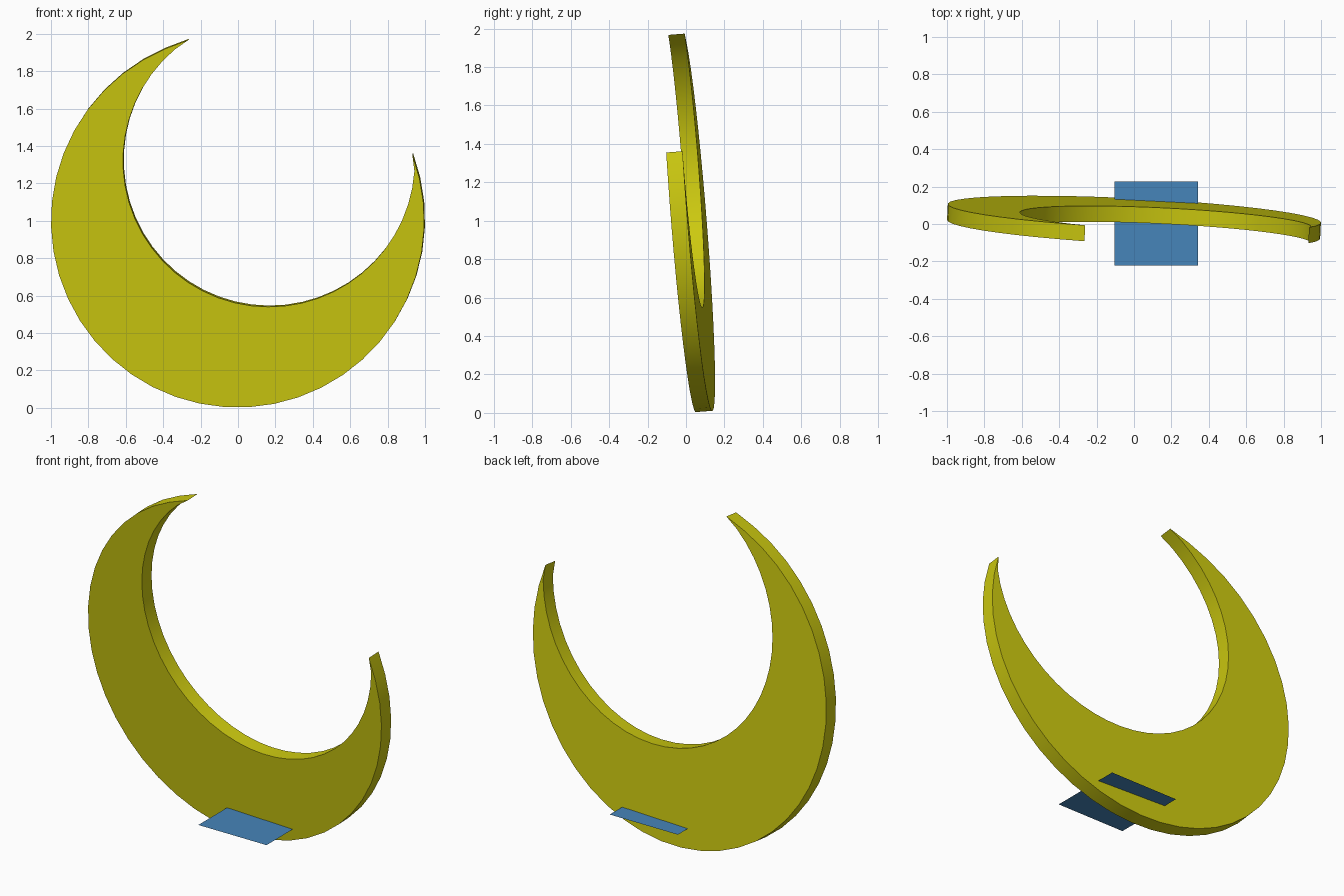
import bpy, bmesh, math

if "Cube" in bpy.data.objects:
    bpy.data.objects.remove(bpy.data.objects["Cube"])


def material(name, rgb):
    m = bpy.data.materials.new(name)
    m.diffuse_color = (*rgb, 1)
    m.use_nodes = True
    m.node_tree.nodes["Principled BSDF"].inputs["Base Color"].default_value = m.diffuse_color
    return m


def add_object(name, bm, mat):
    me = bpy.data.meshes.new(name)
    bm.to_mesh(me)
    bm.free()
    me.materials.append(mat)
    ob = bpy.data.objects.new(name, me)
    bpy.context.collection.objects.link(ob)
    return ob


yellow = material("moon yellow", (0.60, 0.58, 0.005))
blue = material("plate blue", (0.061, 0.235, 0.49))

# crescent: outer and inner arcs share two tips, on a slightly leaning plane
N = 36
DEPTH = 0.085
TIP_A, TIP_B = (-0.265, 1.967), (0.932, 1.355)


def arc(cx, cz, r):
    a0 = math.atan2(TIP_A[1] - cz, TIP_A[0] - cx)
    a1 = math.atan2(TIP_B[1] - cz, TIP_B[0] - cx) + 2 * math.pi
    pts = [(cx + r * math.cos(a0 + (a1 - a0) * i / N),
            cz + r * math.sin(a0 + (a1 - a0) * i / N)) for i in range(N + 1)]
    pts[0], pts[-1] = TIP_A, TIP_B
    return pts


def on_plane(p):
    x, z = p
    return (x, 0.052 - 0.05 * x - 0.08 * z, z)


bm = bmesh.new()
outer = [bm.verts.new(on_plane(p)) for p in arc(-0.002, 1.0, 0.998)]
inner = ([outer[0]] + [bm.verts.new(on_plane(p)) for p in arc(0.165, 1.32, 0.78)[1:-1]]
         + [outer[-1]])
for i in range(N):
    ring = [outer[i], outer[i + 1], inner[i + 1], inner[i]]
    bm.faces.new(list(dict.fromkeys(ring)))
# thickness along the plane normal
ext = bmesh.ops.extrude_face_region(bm, geom=bm.faces[:], use_keep_orig=True)
bmesh.ops.translate(bm, verts=[v for v in ext["geom"] if isinstance(v, bmesh.types.BMVert)],
                    vec=(0.05 * DEPTH, DEPTH, 0.08 * DEPTH))
bmesh.ops.recalc_face_normals(bm, faces=bm.faces[:])
crescent = add_object("crescent", bm, yellow)
bpy.context.view_layer.objects.active = crescent
crescent.select_set(True)
bpy.ops.object.shade_smooth_by_angle(angle=math.radians(30))

# flat square plate through the lower part of the crescent
bm = bmesh.new()
bm.faces.new([bm.verts.new((x, y, 0.131)) for x, y in
              ((-0.105, -0.222), (0.343, -0.222), (0.343, 0.226), (-0.105, 0.226))])
add_object("base_plate", bm, blue)
